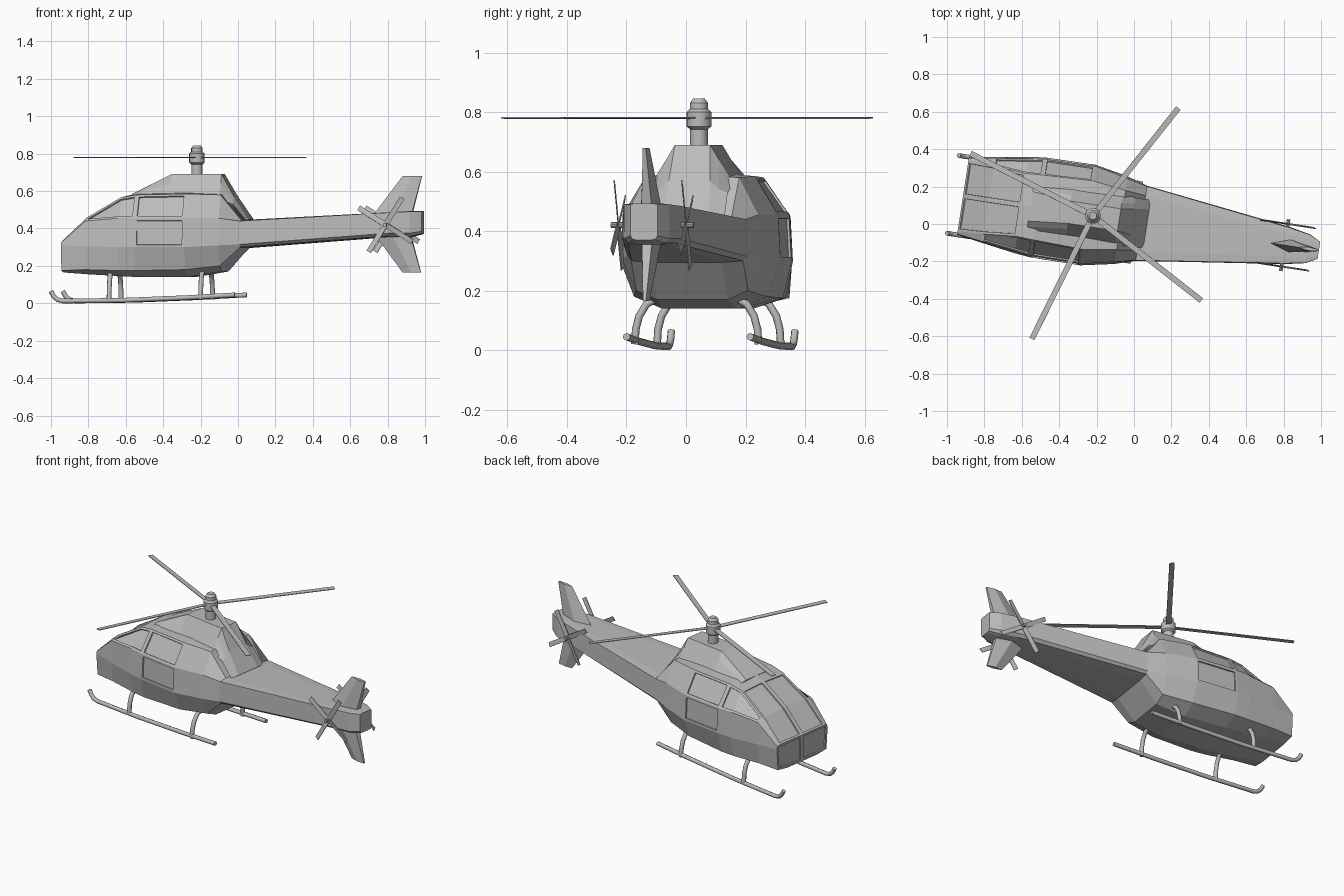
import bpy, bmesh
from math import radians, cos, sin, pi
from mathutils import Matrix, Vector

old = bpy.data.objects.get("Cube")
if old:
    bpy.data.objects.remove(old, do_unlink=True)

# The aircraft is built along its own axis (nose at -x), then yawed as a whole
YAW = 8.7
PLACE = Matrix.Translation((0, 0.01, 0)) @ Matrix.Rotation(radians(-YAW), 4, 'Z')

grey = bpy.data.materials.new("plain grey")
grey.use_nodes = True
colour = (0.5, 0.5, 0.5, 1)
grey.diffuse_color = colour
grey.node_tree.nodes["Principled BSDF"].inputs["Base Color"].default_value = colour


def finish(name, bm, smooth=False):
    bmesh.ops.recalc_face_normals(bm, faces=bm.faces)
    mesh = bpy.data.meshes.new(name)
    bm.to_mesh(mesh)
    bm.free()
    mesh.materials.append(grey)
    obj = bpy.data.objects.new(name, mesh)
    bpy.context.collection.objects.link(obj)
    obj.matrix_world = PLACE
    if smooth:
        for p in mesh.polygons:
            p.use_smooth = True
        mesh.set_sharp_from_angle(angle=radians(35))
    return obj


def loft(bm, rings):
    """Skin closed rings; returns verts and faces indexed [band][segment]."""
    vs = [[bm.verts.new(p) for p in r] for r in rings]
    n = len(vs[0])
    bands = [[bm.faces.new((a[i], a[(i + 1) % n], b[(i + 1) % n], b[i]))
              for i in range(n)] for a, b in zip(vs, vs[1:])]
    return vs, bands


def mirrored_ring(x, half):
    """half runs from top centre to bottom centre as (y, z)."""
    left = [(x, y, z) for y, z in half]
    return left + [(x, -y, z) for y, z in reversed(half[1:-1])]


# Fuselage and boom: x, top z, roof edge, shoulder, waist, chine, keel (y, z)
stations = [
    (-.925, .33, .190, .330, .205, .325, .210, .31, .200, .175, .12, .165),
    (-.79, .463, .185, .458, .225, .440, .232, .305, .215, .18, .13, .155),
    (-.61, .572, .170, .565, .250, .455, .260, .30, .235, .175, .14, .145),
    (-.52, .595, .175, .580, .262, .455, .270, .30, .240, .175, .14, .14),
    (-.25, .600, .185, .585, .264, .455, .272, .30, .225, .18, .13, .14),
    (-.07, .590, .160, .580, .225, .455, .237, .31, .190, .20, .12, .17),
    (.04, .445, .150, .445, .200, .440, .203, .315, .190, .30, .12, .295),
    (.83, .487, .060, .487, .096, .485, .100, .375, .080, .36, .05, .355),
    (.94, .493, .050, .493, .076, .490, .078, .375, .060, .36, .04, .355),
    (1.0, .493, .030, .493, .046, .490, .046, .385, .038, .372, .02, .37),
]
rings = []
for s in stations:
    pairs = list(zip(s[2::2], s[3::2]))
    rings.append(mirrored_ring(s[0], [(0, s[1])] + pairs + [(0, pairs[-1][1])]))
bm = bmesh.new()
verts, bands = loft(bm, rings)
nose, tail = verts[0], verts[-1]
nose_panels = [bm.faces.new(nose[:7]), bm.faces.new(nose[6:] + nose[:1])]
bm.faces.new(tail)
bmesh.ops.recalc_face_normals(bm, faces=bm.faces)

# Recessed glazing and door panels, the same on both sides
panels = [[f] for f in nose_panels]
for roof, upper, side in ((0, 1, 2), (11, 10, 9)):
    panels += [[bands[0][roof], bands[1][roof]],
               [bands[1][upper], bands[2][upper]],
               [bands[3][upper]], [bands[3][side]]]
for group in panels:
    bmesh.ops.inset_region(bm, faces=group, thickness=.013, depth=0, use_even_offset=True)
    bmesh.ops.inset_region(bm, faces=group, thickness=.001, depth=-.008, use_even_offset=True)
finish("fuselage", bm)

# Engine cowling: x, top half width and z, middle half width and z, base half width
bm = bmesh.new()
cowl = [(-.56, .08, .585, .11, .58, .14), (-.35, .06, .69, .09, .64, .14),
        (-.08, .06, .69, .09, .64, .14), (-.01, .07, .57, .10, .54, .13),
        (.07, .08, .45, .11, .445, .13)]
verts, _ = loft(bm, [mirrored_ring(x, [(0, tz), (tw, tz), (mw, mz), (bw, min(.56, mz - .01)), (0, .42)])
                     for x, tw, tz, mw, mz, bw in cowl])
bm.faces.new(verts[0])
bm.faces.new(verts[-1])
finish("engine_cowling", bm)

# Rotor mast and hub: a turned profile
MAST = Vector((-.222, 0, 0))
bm = bmesh.new()
profile = [(.03, .66), (.03, .742), (.042, .752), (.042, .8), (.031, .81),
           (.031, .83), (.02, .845)]
verts, _ = loft(bm, [[MAST + Vector((r * cos(a), r * sin(a), z))
                      for a in [2 * pi * i / 16 for i in range(16)]] for r, z in profile])
bm.faces.new(verts[0])
bm.faces.new(verts[-1])
finish("rotor_mast", bm, smooth=True)


def add_box(bm, size, matrix):
    bmesh.ops.create_cube(bm, size=1, matrix=matrix @ Matrix.Diagonal((*size, 1)))


# Main rotor blades
bm = bmesh.new()
for angle in (51.6, 153, 243.6, 322):
    m = (Matrix.Translation(MAST + Vector((0, 0, .78)))
         @ Matrix.Rotation(radians(angle + YAW), 4, 'Z')
         @ Matrix.Translation((.38, 0, 0)) @ Matrix.Rotation(radians(4), 4, 'X'))
    add_box(bm, (.71, .03, .004), m)
finish("main_rotor_blades", bm)

# Tail rotors, one on each side of the boom
for name, side in (("left", 1), ("right", -1)):
    bm = bmesh.new()
    centre = Matrix.Translation((.815, side * .115, .42))
    for k in range(4):
        m = (centre @ Matrix.Rotation(radians(32 + 90 * k), 4, 'Y')
             @ Matrix.Translation((.088, 0, 0)) @ Matrix.Rotation(radians(12), 4, 'X'))
        add_box(bm, (.165, .004, .028), m)
    bmesh.ops.create_cone(bm, cap_ends=True, segments=10, radius1=.01, radius2=.01, depth=.05,
                          matrix=centre @ Matrix.Rotation(pi / 2, 4, 'X'))
    finish(name + "_tail_rotor", bm)

# Tail fins: diamond sections tapering to the tip
fins = {"upper_tail_fin": [(.73, .94, .47, .036), (.89, .995, .68, .010)],
        "lower_tail_fin": [(.73, .93, .38, .036), (.89, .99, .165, .010)]}
for name, levels in fins.items():
    bm = bmesh.new()
    verts, _ = loft(bm, [[(a, 0, z), ((a + b) / 2, t, z), (b, t * .5, z),
                          (b, -t * .5, z), ((a + b) / 2, -t, z)] for a, b, z, t in levels])
    bm.faces.new(verts[0])
    bm.faces.new(verts[1])
    finish(name, bm)


def tube(name, points, radius):
    curve = bpy.data.curves.new(name, 'CURVE')
    curve.dimensions = '3D'
    curve.bevel_depth = radius
    curve.bevel_resolution = 2
    curve.use_fill_caps = True
    spline = curve.splines.new('POLY')
    spline.points.add(len(points) - 1)
    for p, co in zip(spline.points, points):
        p.co = (*co, 1)
    curve.materials.append(grey)
    obj = bpy.data.objects.new(name, curve)
    bpy.context.collection.objects.link(obj)
    obj.matrix_world = PLACE


# Landing skids with curved struts
skid = [(-.98, .065), (-.965, .038), (-.945, .02), (-.915, .012), (-.6, .016), (-.25, .03), (.015, .045)]
strut = [(.21, .02), (.207, .07), (.195, .115), (.17, .155), (.11, .19)]
for name, side in (("left", 1), ("right", -1)):
    tube(name + "_skid", [(x, side * .21, z) for x, z in skid], .0125)
    for end, x in (("front", -.665), ("rear", -.17)):
        tube(f"{name}_{end}_strut", [(x, side * y, z) for y, z in strut], .013)
